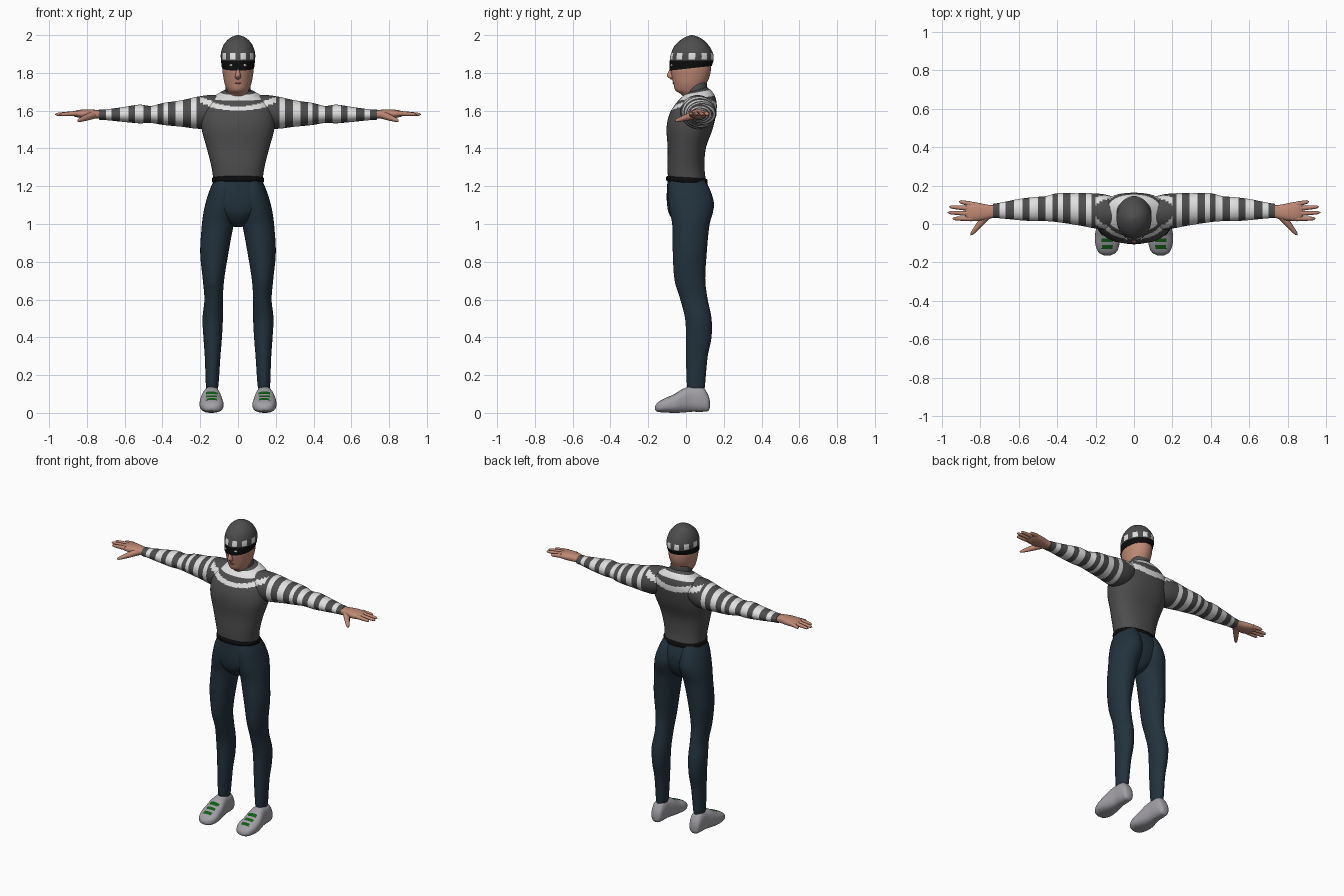
import bpy, bmesh, math
from mathutils import Vector, Matrix

COLOURS = {
    "charcoal knit": (0.075, 0.075, 0.075),
    "white knit": (0.75, 0.75, 0.75),
    "navy cloth": (0.016, 0.032, 0.047),
    "black cloth": (0.004, 0.004, 0.004),
    "skin": (0.52, 0.25, 0.175),
    "shoe grey": (0.36, 0.35, 0.38),
    "lace green": (0.006, 0.11, 0.008),
    "lip": (0.30, 0.10, 0.08),
}
MATS = {}
for key, col in COLOURS.items():
    MATS[key] = bpy.data.materials.new(key)
    MATS[key].diffuse_color = (*col, 1)


def sample(keys, t):
    """Smooth interpolation of the section extents at t."""
    def slope(i):
        a, b = keys[max(i - 1, 0)], keys[min(i + 1, len(keys) - 1)]
        return [(q - p) / (b[0] - a[0]) for p, q in zip(a[1:], b[1:])]
    i = 0
    while i < len(keys) - 2 and t > keys[i + 1][0]:
        i += 1
    h = keys[i + 1][0] - keys[i][0]
    u = (t - keys[i][0]) / h
    out = []
    for p, q, m, n in zip(keys[i][1:], keys[i + 1][1:], slope(i), slope(i + 1)):
        out.append((2*u**3 - 3*u*u + 1)*p + (u**3 - 2*u*u + u)*h*m
                   + (3*u*u - 2*u**3)*q + (u**3 - u*u)*h*n)
    return out


def loft(name, keys, colour, axis="z", steps=30, seg=32, power=2.0, move=None, side=1):
    """Skin of rounded sections; each key is (t, min a, max a, min b, max b)."""
    rule = colour if callable(colour) else (lambda c: colour)
    bm = bmesh.new()
    rings, flat = [], {}
    for k in range(steps + 1):
        t = keys[0][0] + (keys[-1][0] - keys[0][0]) * k / steps
        a0, a1, b0, b1 = sample(keys, t)
        ring = []
        for j in range(seg):
            w = 2 * math.pi * j / seg
            c, s = math.cos(w), math.sin(w)
            a = (a0 + a1)/2 + (a1 - a0)/2 * math.copysign(abs(c)**(2/power), c)
            b = (b0 + b1)/2 + (b1 - b0)/2 * math.copysign(abs(s)**(2/power), s)
            p = {"z": (a, b, t), "x": (t, a, b), "y": (a, t, b)}[axis]
            ring.append(bm.verts.new(p))
        rings.append(ring)
    for r, q in zip(rings, rings[1:]):
        for j in range(seg):
            bm.faces.new((r[j], r[(j+1) % seg], q[(j+1) % seg], q[j]))
    bm.faces.new(rings[0])
    bm.faces.new(rings[-1])
    # colour by rule, then bend into place
    used = []
    for f in bm.faces:
        m = rule(f.calc_center_median())
        if m not in used:
            used.append(m)
        f.material_index = used.index(m)
        f.smooth = True
    for v in bm.verts:
        if move:
            v.co = move(v.co.copy())
        v.co.x *= side
    bmesh.ops.recalc_face_normals(bm, faces=bm.faces)
    me = bpy.data.meshes.new(name)
    bm.to_mesh(me)
    bm.free()
    for m in used:
        me.materials.append(MATS[m])
    ob = bpy.data.objects.new(name, me)
    bpy.context.collection.objects.link(ob)
    return ob


def sym(rows):
    return [(t, -x, x, y0, y1) for t, x, y0, y1 in rows]


def digit(name, p, q, r0, r1, side):
    """Tapered round-ended finger from p to q."""
    p, q = Vector(p), Vector(q)
    d = q - p
    rot = d.to_track_quat("Z", "Y").to_matrix()
    rows = [(0, r0), (0.5, (r0 + r1)/2), (0.85, r1), (0.95, r1*0.7), (1, r1*0.15)]
    keys = [(t*d.length, -r, r, -r, r) for t, r in rows]
    loft(name, keys, "skin", steps=14, seg=10, side=side, move=lambda v: p + rot @ v)


# sweater body with yoke and neck rings
def yoke(c):
    return 1.60 < c.z - 1.1*c.x*c.x < 1.63

def body_rule(c):
    return "white knit" if yoke(c) or 1.665 < c.z < 1.693 else "charcoal knit"

def neck_slope(v):
    if v.z > 1.6:
        v.z += (v.z - 1.6) * 2 * (v.y - 0.05)
    return v

loft("sweater_body", sym([(1.23, .13, -.095, .105), (1.3, .14, -.098, .098),
     (1.4, .165, -.097, .105), (1.5, .192, -.103, .14), (1.56, .195, -.095, .155),
     (1.62, .185, -.07, .163), (1.66, .15, -.045, .155), (1.69, .10, -.015, .135),
     (1.71, .06, .01, .11)]), body_rule, steps=96, seg=64, power=2.3, move=neck_slope)

def tilt(k, y):
    def move(v):
        v.z += k * (v.y - y)
        return v
    return move

loft("collar", sym([(1.66, .085, -.02, .13), (1.69, .07, -.005, .115),
     (1.735, .062, -.002, .108), (1.74, .05, .01, .1)]), "charcoal knit",
     steps=16, move=tilt(.35, .05))
loft("belt", sym([(1.217, .128, -.095, .103), (1.223, .137, -.104, .113),
     (1.243, .137, -.104, .113), (1.249, .128, -.095, .103)]), "black cloth",
     steps=12, seg=48, power=2.2, move=tilt(-.07, 0))

# trousers
loft("trouser_seat", sym([(.985, .02, -.02, .05), (1.0, .05, -.05, .08),
     (1.05, .11, -.088, .115), (1.1, .15, -.1, .13), (1.16, .15, -.102, .13),
     (1.23, .13, -.098, .108)]), "navy cloth", steps=24, seg=40, power=2.2)

# head, mask and knitted cap
loft("head", sym([(1.66, .048, .0, .1), (1.69, .05, -.03, .1), (1.705, .056, -.055, .1),
     (1.74, .07, -.066, .108), (1.78, .078, -.076, .125), (1.82, .083, -.082, .132),
     (1.87, .08, -.075, .13)]), "skin", steps=30, seg=40)
loft("nose", sym([(1.765, .004, -.08, -.06), (1.775, .016, -.093, -.06),
     (1.787, .014, -.102, -.06), (1.82, .008, -.086, -.06)]), "skin", steps=14, seg=14)
loft("mouth", sym([(1.742, .006, -.069, -.06), (1.746, .019, -.071, -.055),
     (1.75, .006, -.071, -.06)]), "lip", steps=6, seg=12)

def cap_rule(c):
    if c.z < 1.865:
        return "black cloth"
    turn = math.atan2(c.x/.09, -(c.y - .03)/.113) / math.radians(36)
    if 1.87 < c.z < 1.905 and .25 < turn % 1 < .75:
        return "white knit"
    return "charcoal knit"

def cap_edge(v):
    if v.z < 1.86:
        v.z += .11 * (v.y - .03) * (1.86 - v.z) / .035
    return v

loft("cap_and_mask", sym([(1.825, .085, -.087, .136), (1.865, .09, -.086, .145),
     (1.9, .091, -.08, .144), (1.94, .08, -.063, .124), (1.97, .06, -.034, .098),
     (1.99, .034, -.003, .066), (2.0, .006, .026, .036)]), cap_rule,
     steps=35, seg=40, move=cap_edge)

# sleeve stripes: white spans along the arm
WHITE = [(.22, .25), (.29, .33), (.37, .395), (.425, .46), (.50, .545), (.58, .625), (.67, .70)]

def sleeve_rule(c):
    if c.x < .2 and yoke(c) or any(a < c.x < b for a, b in WHITE):
        return "white knit"
    return "charcoal knit"

LACES = [(-.13, -.11), (-.095, -.075), (-.06, -.04)]

def shoe_rule(c):
    if c.z > .05 and .11 < c.x < .168 and any(a < c.y < b for a, b in LACES):
        return "lace green"
    return "shoe grey"

for side, tag in ((1, "left"), (-1, "right")):
    loft("sleeve_" + tag, [(.1, -.02, .14, 1.53, 1.682), (.16, -.03, .155, 1.505, 1.682),
         (.22, -.02, .16, 1.505, 1.673), (.3, -.005, .16, 1.515, 1.655),
         (.4, .01, .16, 1.525, 1.64), (.46, .015, .145, 1.535, 1.625),
         (.52, .015, .14, 1.533, 1.632), (.6, .02, .13, 1.54, 1.62),
         (.7, .03, .11, 1.55, 1.607), (.735, .03, .105, 1.552, 1.605)],
         sleeve_rule, axis="x", steps=127, seg=40, side=side)
    # hand
    loft("palm_" + tag, [(.72, .036, .098, 1.56, 1.6), (.76, .025, .1, 1.558, 1.605),
         (.82, .015, .112, 1.56, 1.606), (.86, .017, .115, 1.567, 1.6),
         (.878, .025, .108, 1.575, 1.592)],
         "skin", axis="x", steps=16, seg=24, power=2.4, side=side)
    tips = [(.945, .028, .028), (.97, .06, .054), (.962, .09, .08), (.91, .117, .103)]
    for n, (x, y, root) in enumerate(tips):
        digit(f"finger_{n + 1}_{tag}", (.845, root, 1.586), (x, y, 1.58), .014, .009, side)
    digit("thumb_" + tag, (.765, .045, 1.578), (.85, -.058, 1.545), .022, .010, side)
    # leg
    loft("trouser_leg_" + tag, [(.125, .108, .168, .01, .098), (.14, .104, .17, .005, .1),
         (.3, .093, .176, .0, .115), (.4, .085, .183, -.0, .135), (.5, .08, .188, -.005, .135),
         (.6, .08, .178, -.03, .115), (.7, .074, .186, -.06, .102), (.85, .05, .2, -.07, .11),
         (1.0, .022, .191, -.073, .125), (1.06, .006, .183, -.085, .142),
         (1.11, .0, .172, -.092, .148), (1.18, .005, .15, -.095, .128),
         (1.23, .01, .128, -.085, .1)],
         "navy cloth", steps=60, seg=36, side=side)
    # shoe with lace strips
    loft("shoe_" + tag, [(-.165, .125, .155, .016, .034), (-.15, .095, .182, .006, .055),
         (-.11, .077, .2, .002, .078), (-.06, .08, .203, .0, .1), (-.015, .087, .195, .002, .128),
         (.03, .095, .185, .006, .14), (.09, .1, .18, .006, .135), (.12, .11, .17, .012, .09),
         (.127, .128, .152, .03, .06)],
         shoe_rule, axis="y", steps=58, seg=48, power=2.5, side=side)
    # eye on the mask
    loft("eye_" + tag, [(1.833, .034, .038, -.08, -.072), (1.84, .025, .047, -.084, -.066),
         (1.847, .034, .038, -.08, -.072)], "white knit", steps=8, seg=14, side=side)

# keep hard edges where sections are capped
bpy.ops.object.select_all(action="SELECT")
bpy.context.view_layer.objects.active = bpy.context.collection.objects[0]
bpy.ops.object.shade_smooth_by_angle(angle=math.radians(50))
